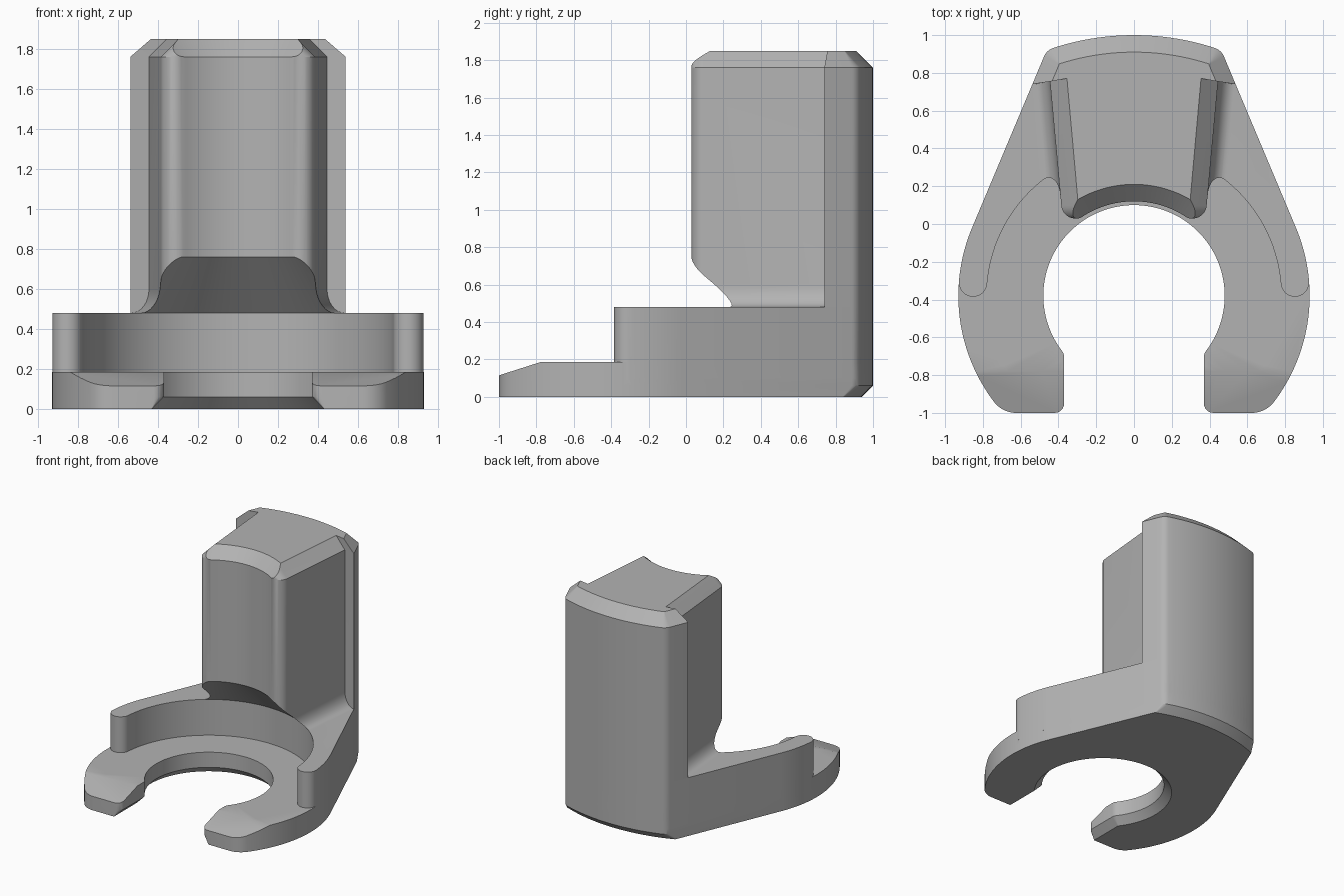
import bpy, bmesh
from math import sin, cos, pi, sqrt, atan2, radians
from mathutils import Vector

if "Cube" in bpy.data.objects:
    bpy.data.objects.remove(bpy.data.objects["Cube"])

AXIS_Y = -0.38                  # bore axis
R_OUT, R_BACK = 0.93, 1.38      # outer radii about the bore axis
CORNER = 0.08
C = Vector((0, AXIS_Y))
FLANK = radians(22.8)           # direction the straight flank faces
N = Vector((cos(FLANK), sin(FLANK)))
T = Vector((-sin(FLANK), cos(FLANK)))

grey = bpy.data.materials.new("plain grey")
grey.use_nodes = True
grey.diffuse_color = (0.45, 0.45, 0.45, 1)
grey.node_tree.nodes["Principled BSDF"].inputs["Base Color"].default_value = (0.45, 0.45, 0.45, 1)


def loft(name, rings):
    """Closed solid through rings of equal point count."""
    bm = bmesh.new()
    vs = [[bm.verts.new(p) for p in ring] for ring in rings]
    n = len(vs[0])
    for a, b in zip(vs, vs[1:]):
        for i in range(n):
            j = (i + 1) % n
            bm.faces.new((a[i], a[j], b[j], b[i]))
    bm.faces.new(vs[0][::-1])
    bm.faces.new(vs[-1])
    bmesh.ops.recalc_face_normals(bm, faces=bm.faces)
    me = bpy.data.meshes.new(name)
    bm.to_mesh(me)
    bm.free()
    me.materials.append(grey)
    ob = bpy.data.objects.new(name, me)
    bpy.context.collection.objects.link(ob)
    return ob


def arc(c, r, a0, a1, n):
    return [Vector((c[0] + r * cos(a0 + (a1 - a0) * i / n),
                    c[1] + r * sin(a0 + (a1 - a0) * i / n))) for i in range(n + 1)]


def ring(half, z):
    """Mirror a right-hand half outline and lift it to height z."""
    full = half + [Vector((-p.x, p.y)) for p in reversed(half)]
    return [(p.x, p.y, z) for p in full]


def combine(target, other, op):
    mod = target.modifiers.new(op, 'BOOLEAN')
    mod.operation, mod.solver, mod.object = op, 'EXACT', other
    bpy.context.view_layer.objects.active = target
    bpy.ops.object.modifier_apply(modifier=mod.name)
    bpy.data.objects.remove(other)


def rear(side=0, back=0):
    """Rounded rear corner and back arc, inset from flank and back."""
    rc = max(CORNER - max(side, back), 0.004)
    a, b = R_OUT - side - rc, R_BACK - back - rc
    c = C + N * a + T * sqrt(b * b - a * a)
    phi = atan2(c.y - C.y, c.x)
    step = (pi / 2 - phi) / 10.5
    return arc(c, rc, FLANK, phi, 6) + arc(C, R_BACK - back, phi + step, phi + 10 * step, 9)


def plate_half(back=0):
    r = 0.15
    c = Vector((sqrt((R_OUT - r) ** 2 - (-1 + r - AXIS_Y) ** 2), -1 + r))
    a = atan2(c.y - AXIS_Y, c.x)
    return arc(c, r, -pi / 2, a, 10)[:-1] + arc(C, R_OUT, a, FLANK, 24) + rear(0, back)


def wall_half():
    y, r = -0.31, 0.075
    a = atan2(y - AXIS_Y, 0.927)
    return arc((0.852, y), r, -pi, 0, 14)[:-1] + arc(C, R_OUT, a, FLANK, 10) + rear()


def slab_half(d=0):
    outer = C + N * (R_OUT - d)
    outer += T * ((0.74 + 0.18 * d - outer.y) / T.y)
    return [Vector((0.3, 0.781)), outer] + rear(d, d)


def column_half(o=0):
    """Tapered column with rounded front corners, sides moved out by o."""
    return (arc((0.31 + o, 0.104), 0.075, radians(-120), radians(-5), 12)
            + [Vector((0.445 + o, 0.755 - 0.18 * o)), Vector((0.3, 0.8))])


def slot_half(c=0):
    """Front opening with rounded corners, widened by c."""
    w = 0.37 + c
    r1, r2 = max(0.05 - c, 0.002), max(0.06 - c, 0.002)
    bore = 0.48 + c
    yc = AXIS_Y - sqrt((bore + r2) ** 2 - (w + r2) ** 2)
    inward = atan2(AXIS_Y - yc, -w - r2)
    return ([Vector((w + r1, -1.1))] + arc((w + r1, -1 + r1), r1, 3 * pi / 2, pi, 6)
            + arc((w + r2, yc), r2, pi, inward, 6) + [Vector((0.2, -0.5))])


# Solid parts
body = loft("bracket_body", [ring(plate_half(0.06), 0), ring(plate_half(), 0.06),
                             ring(plate_half(), 0.185)])
wall = loft("raised_wall", [ring(wall_half(), z) for z in (0.1, 0.48)])
slab = loft("back_slab", [ring(slab_half(), 0.1), ring(slab_half(), 1.76),
                          ring(slab_half(0.09), 1.85)])
foot = [(0.085, 0.4)]
for i in range(9):
    t = pi / 2 * i / 8
    foot.append((0.085 * (1 - sin(t)), 0.48 + 0.12 * (1 - cos(t))))
column = loft("column", [ring(column_half(o), z) for o, z in foot + [(0, 1.76), (-0.09, 1.85)]])
for part in (wall, slab, column):
    combine(body, part, 'UNION')

# Stepped bore with undercut cone, front slot and sloped tips
steps = [(0.54, -0.1), (0.54, 0), (0.48, 0.06), (0.48, 0.185), (0.78, 0.185),
         (0.78, 0.48), (0.5, 0.76), (0.5, 1.76), (0.59, 1.85), (0.69, 1.95)]
bore = loft("bore_cutter", [[(p.x, p.y, z) for p in arc(C, r, 0, 2 * pi, 128)[:-1]]
                            for r, z in steps])
slot = loft("slot_cutter", [ring(slot_half(c), z) for c, z in
                            ((0.06, -0.1), (0.06, 0), (0, 0.06), (0, 0.3))])
slope = [(-0.78, 0.185), (-1.2, 0.051), (-1.2, 0.4), (-0.78, 0.4)]
tips = loft("tip_cutter", [[(x, y, z) for y, z in slope] for x in (-1.1, 1.1)])
for cutter in (bore, slot, tips):
    combine(body, cutter, 'DIFFERENCE')

# Smooth curved faces, crisp edges
bpy.ops.object.select_all(action='DESELECT')
body.select_set(True)
bpy.context.view_layer.objects.active = body
bpy.ops.object.shade_smooth_by_angle(angle=radians(20))
